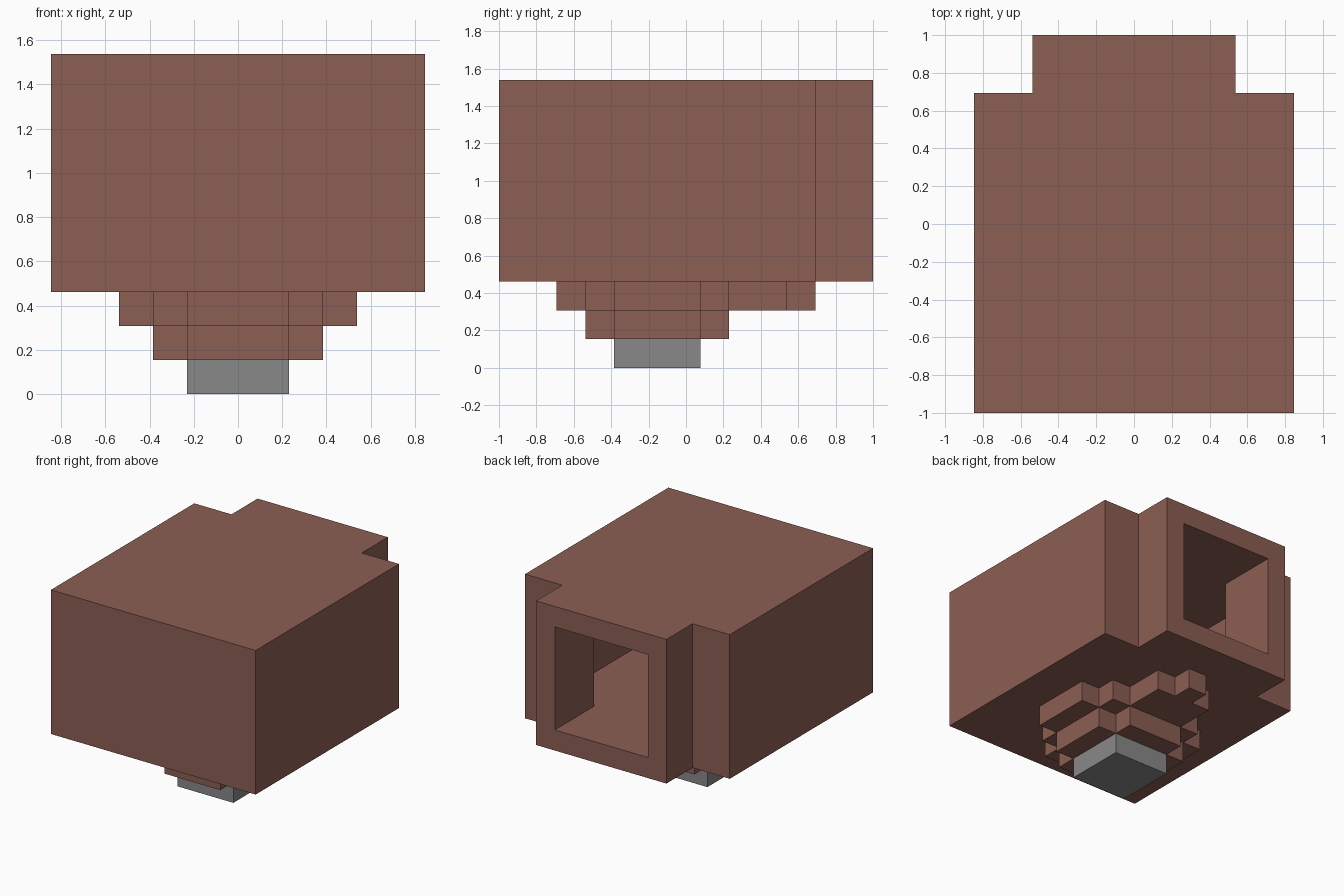
import bpy
import bmesh

if "Cube" in bpy.data.objects:
    bpy.data.objects.remove(bpy.data.objects["Cube"], do_unlink=True)

UNIT = 2 / 13  # one block of the building grid


def make_material(name, rgb):
    mat = bpy.data.materials.new(name)
    mat.use_nodes = True
    color = (*rgb, 1)
    mat.diffuse_color = color
    bsdf = mat.node_tree.nodes["Principled BSDF"]
    bsdf.inputs["Base Color"].default_value = color
    bsdf.inputs["Roughness"].default_value = 0.9
    return mat


brown = make_material("brown", (0.258, 0.113, 0.087))
grey = make_material("grey", (0.247, 0.247, 0.247))


def prism(name, half_outline, bottom, top, mat):
    """Mirror a half outline (+x side, front to back) and extrude it upward."""
    outline = half_outline + [(-x, y) for x, y in reversed(half_outline)]
    bm = bmesh.new()
    base = bm.faces.new([bm.verts.new((x * UNIT, y * UNIT, bottom * UNIT))
                         for x, y in outline])
    wall = bmesh.ops.extrude_face_region(bm, geom=[base])
    raised = [v for v in wall["geom"] if isinstance(v, bmesh.types.BMVert)]
    bmesh.ops.translate(bm, verts=raised, vec=(0, 0, (top - bottom) * UNIT))
    bmesh.ops.recalc_face_normals(bm, faces=bm.faces)
    mesh = bpy.data.meshes.new(name)
    bm.to_mesh(mesh)
    bm.free()
    mesh.materials.append(mat)
    obj = bpy.data.objects.new(name, mesh)
    bpy.context.collection.objects.link(obj)
    return obj


# Main housing with a narrower neck at the back
housing = prism("housing", [(5.5, -6.5), (5.5, 4.5), (3.5, 4.5), (3.5, 6.5)],
                3, 10, brown)

# Hollow chamber opening through the neck
chamber = prism("chamber_cutter", [(4.5, -5.5), (4.5, 3.5), (2.5, 3.5), (2.5, 7)],
                4, 9, brown)
chamber.hide_render = True
cut = housing.modifiers.new("chamber", "BOOLEAN")
cut.operation = "DIFFERENCE"
cut.solver = "EXACT"
cut.object = chamber
bpy.context.view_layer.objects.active = housing
bpy.ops.object.modifier_apply(modifier=cut.name)
bpy.data.objects.remove(chamber, do_unlink=True)

# Stepped underside, with a tail toward the back
prism("upper_step", [(1.5, -4.5), (1.5, -3.5), (2.5, -3.5), (2.5, -2.5),
                     (3.5, -2.5), (3.5, 0.5), (2.5, 0.5), (2.5, 1.5),
                     (1.5, 1.5), (1.5, 3.5), (0.5, 3.5), (0.5, 4.5)],
      2, 3, brown)
prism("lower_step", [(1.5, -3.5), (1.5, -2.5), (2.5, -2.5),
                     (2.5, 0.5), (1.5, 0.5), (1.5, 1.5)],
      1, 2, brown)

# Foot block
prism("foot", [(1.5, -2.5), (1.5, 0.5)], 0, 1, grey)
